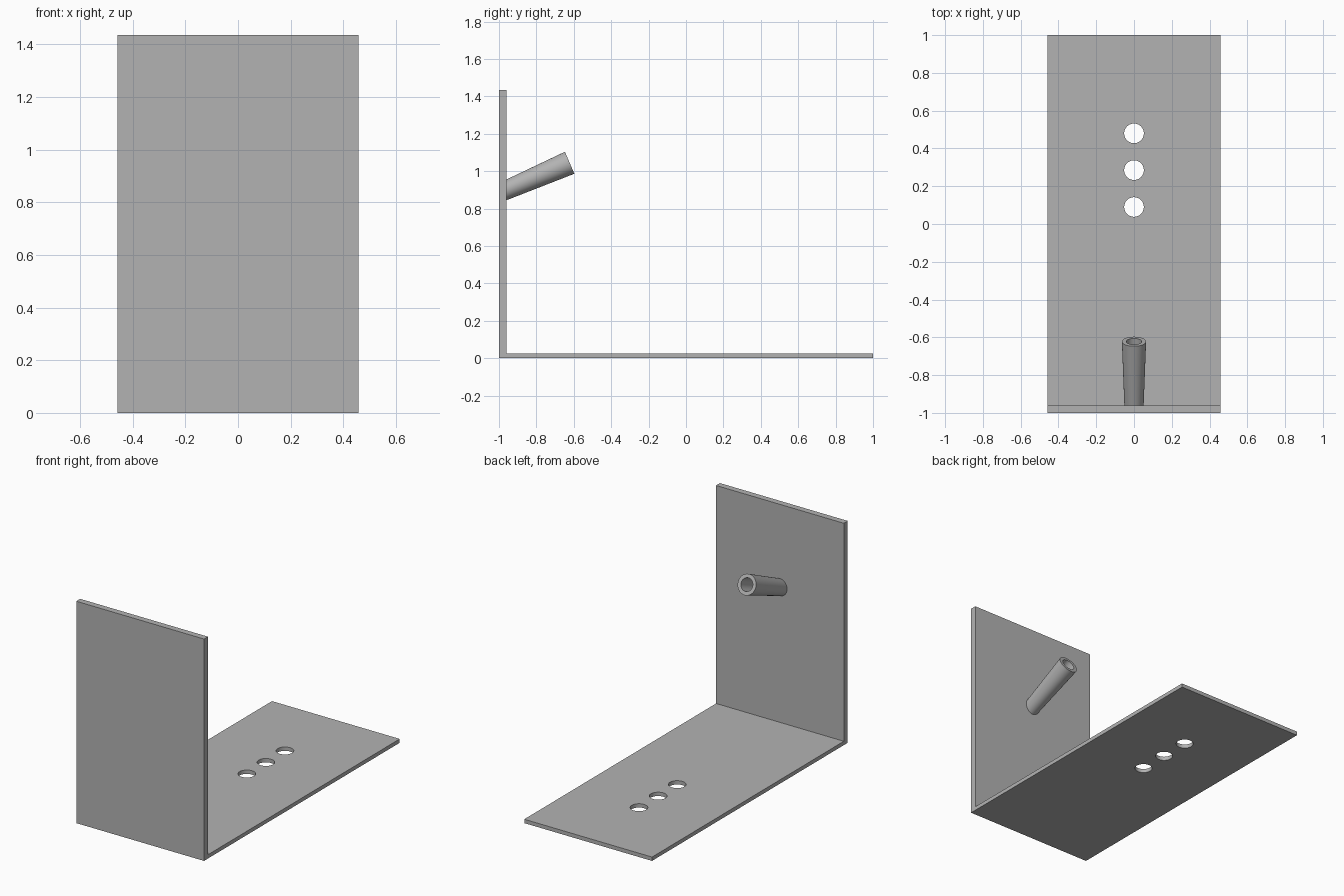
import bpy, bmesh, math
from mathutils import Vector

cube = bpy.data.objects.get("Cube")
if cube:
    bpy.data.objects.remove(cube, do_unlink=True)

# Single grey material
grey = bpy.data.materials.new("grey")
grey.use_nodes = True
colour = (0.45, 0.45, 0.45, 1)
grey.diffuse_color = colour
grey.node_tree.nodes["Principled BSDF"].inputs["Base Color"].default_value = colour

HALF_W, HEIGHT, WALL_T, BASE_T = 0.457, 1.435, 0.04, 0.025
WALL_Y = -1 + WALL_T


def add_object(name, bm):
    bmesh.ops.recalc_face_normals(bm, faces=bm.faces)
    mesh = bpy.data.meshes.new(name)
    bm.to_mesh(mesh)
    bm.free()
    mesh.materials.append(grey)
    obj = bpy.data.objects.new(name, mesh)
    bpy.context.collection.objects.link(obj)
    return obj


def smooth(obj):
    bpy.ops.object.select_all(action='DESELECT')
    obj.select_set(True)
    bpy.context.view_layer.objects.active = obj
    bpy.ops.object.shade_smooth_by_angle(angle=math.radians(30))


# L-shaped bracket: side profile extruded across the width
profile = [(-1, 0), (1, 0), (1, BASE_T), (WALL_Y, BASE_T), (WALL_Y, HEIGHT), (-1, HEIGHT)]
bm = bmesh.new()
side = bm.faces.new([bm.verts.new((-HALF_W, y, z)) for y, z in profile])
ext = bmesh.ops.extrude_face_region(bm, geom=[side])
bmesh.ops.translate(bm, vec=(2 * HALF_W, 0, 0),
                    verts=[v for v in ext["geom"] if isinstance(v, bmesh.types.BMVert)])
bracket = add_object("bracket", bm)

# Three round holes through the base
for i in range(3):
    bpy.ops.mesh.primitive_cylinder_add(vertices=48, radius=0.052, depth=0.2,
                                        location=(0, 0.09 + 0.195 * i, 0))
    cutter = bpy.context.object
    cutter.name = "hole_cutter"
    cutter.hide_render = True
    mod = bracket.modifiers.new("hole", 'BOOLEAN')
    mod.object = cutter
    mod.solver = 'EXACT'
    bpy.context.view_layer.objects.active = bracket
    bpy.ops.object.modifier_apply(modifier=mod.name)
    bpy.data.objects.remove(cutter, do_unlink=True)
smooth(bracket)

# Flared hollow peg, tilted upward, its root trimmed flush to the wall
SIDES = 48
root, tip = Vector((0, WALL_Y, 0.9)), Vector((0, -0.622, 1.045))
axis = (tip - root).normalized()
across = Vector((1, 0, 0))
up = across.cross(axis)
bm = bmesh.new()


def ring(centre, radius, trim=False):
    verts = []
    for i in range(SIDES):
        a = math.tau * i / SIDES
        p = centre + radius * (math.cos(a) * across + math.sin(a) * up)
        if trim:
            p += axis * (WALL_Y - p.y) / axis.y
        verts.append(bm.verts.new(p))
    return verts


rings = [ring(root, 0.051, True), ring(tip, 0.064), ring(tip, 0.041), ring(root, 0.041, True)]
for a, b in zip(rings, rings[1:] + rings[:1]):
    for i in range(SIDES):
        j = (i + 1) % SIDES
        bm.faces.new((a[i], a[j], b[j], b[i]))
smooth(add_object("hollow_peg", bm))
